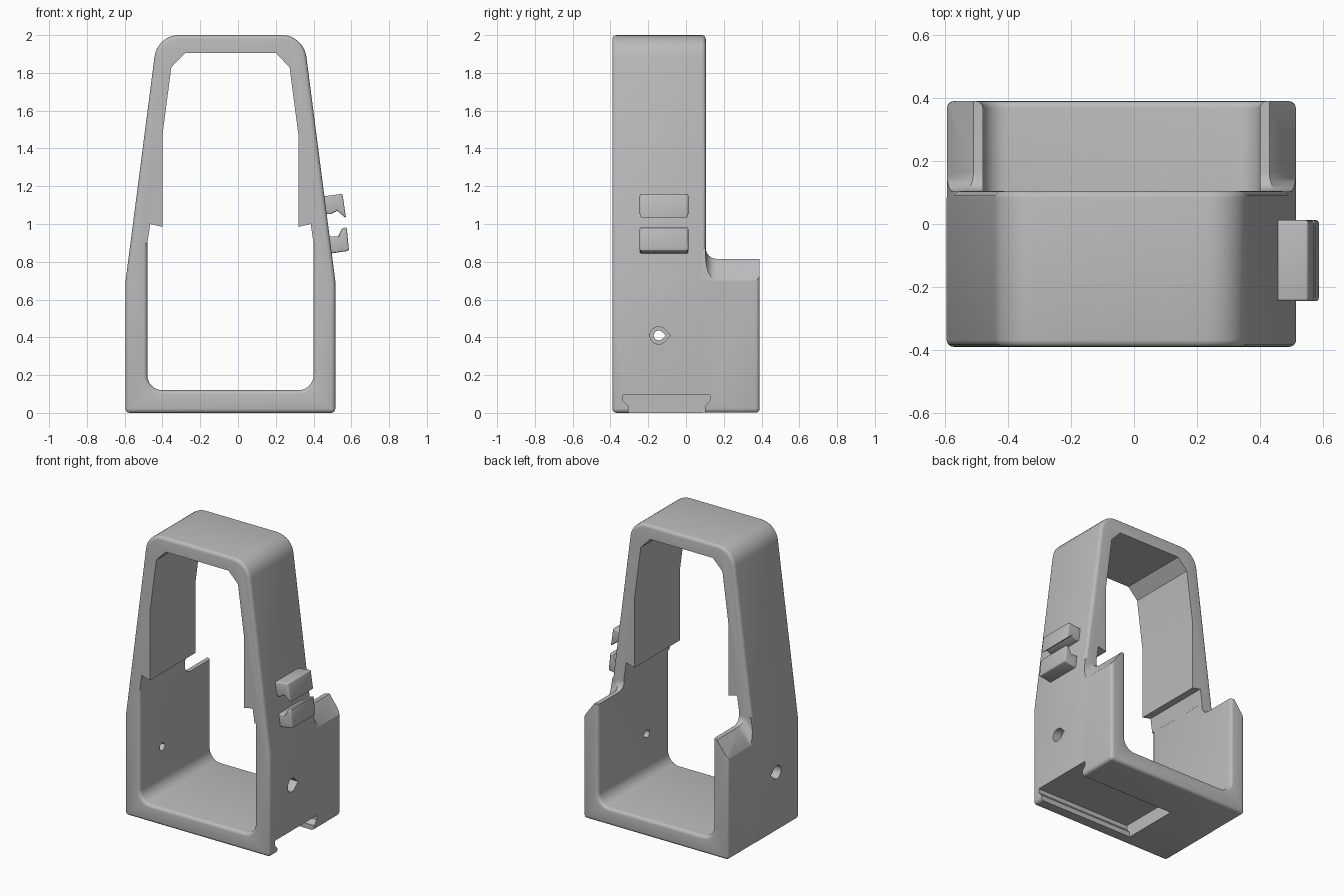
import bpy, bmesh, math
from mathutils import Vector, Matrix

cube = bpy.data.objects.get("Cube")
if cube:
    bpy.data.objects.remove(cube, do_unlink=True)

CX = -0.04          # centre line of the frame
TAPER = 0.129       # inward lean of the upper sides
RIM = 0.022         # radius of the rounded rims

grey = bpy.data.materials.new("plain grey")
grey.use_nodes = True
grey.diffuse_color = (0.5, 0.5, 0.5, 1)
grey.node_tree.nodes["Principled BSDF"].inputs["Base Color"].default_value = (0.5, 0.5, 0.5, 1)


def rounded(points, steps=8):
    """Closed 2D outline from (u, v, radius) corners."""
    out = []
    for i, (u, v, r) in enumerate(points):
        p = Vector((u, v))
        if r == 0:
            out.append(p)
            continue
        a = (Vector(points[i - 1][:2]) - p).normalized()
        b = (Vector(points[(i + 1) % len(points)][:2]) - p).normalized()
        half = a.angle(b) / 2
        t = r / math.tan(half)
        c = p + (a + b).normalized() * (r / math.sin(half))
        start, end = p + a * t - c, p + b * t - c
        sweep = math.pi - 2 * half
        for k in range(steps + 1):
            f = k / steps
            out.append(c + (start * math.sin((1 - f) * sweep)
                            + end * math.sin(f * sweep)) / math.sin(sweep))
    return out


def mirrored(half):
    """Complete a right-hand half outline about the centre line."""
    return ([(CX + u, v, r) for u, v, r in half]
            + [(CX - u, v, r) for u, v, r in reversed(half)])


def loft(name, rings):
    """Closed solid through matching rings of 3D points."""
    bm = bmesh.new()
    loops = [[bm.verts.new(p) for p in ring] for ring in rings]
    n = len(loops[0])
    bm.faces.new(loops[0])
    bm.faces.new(loops[-1])
    for a, b in zip(loops, loops[1:]):
        for i in range(n):
            j = (i + 1) % n
            bm.faces.new((a[i], a[j], b[j], b[i]))
    bmesh.ops.recalc_face_normals(bm, faces=bm.faces)
    me = bpy.data.meshes.new(name)
    bm.to_mesh(me)
    bm.free()
    me.materials.append(grey)
    ob = bpy.data.objects.new(name, me)
    bpy.context.collection.objects.link(ob)
    return ob


def along_x(name, outline, lo, hi):
    return loft(name, [[(x, u, v) for u, v in outline] for x in (lo, hi)])


def along_y(name, outline, lo, hi):
    return loft(name, [[(u, y, v) for u, v in outline] for y in (lo, hi)])


def combine(target, other, operation="DIFFERENCE"):
    """Apply a boolean for good and remove the second object."""
    mod = target.modifiers.new("combine", "BOOLEAN")
    mod.operation, mod.solver, mod.object = operation, "EXACT", other
    bpy.context.view_layer.update()
    dg = bpy.context.evaluated_depsgraph_get()
    me = bpy.data.meshes.new_from_object(target.evaluated_get(dg))
    target.modifiers.clear()
    target.data = me
    bpy.data.objects.remove(other, do_unlink=True)


def round_edges(ob, width, segments):
    """Round every strongly convex edge of a simple solid."""
    bm = bmesh.new()
    bm.from_mesh(ob.data)
    edges = [e for e in bm.edges if e.calc_face_angle_signed() > math.radians(60)]
    bmesh.ops.bevel(bm, geom=edges, offset=width, segments=segments,
                    profile=0.5, affect="EDGES", clamp_overlap=False)
    bm.to_mesh(ob.data)
    bm.free()


def smooth(ob):
    bpy.ops.object.select_all(action="DESELECT")
    ob.select_set(True)
    bpy.context.view_layer.objects.active = ob
    bpy.ops.object.shade_smooth_by_angle(angle=math.radians(30))


# Frame: tall tapered front part
outer = mirrored([(0.555, 0, 0), (0.555, 0.7, 0), (0.555 - 1.3 * TAPER, 2, 0.13)])
frame = along_y("frame", rounded(outer), -0.39, 0.105)
round_edges(frame, RIM, 4)

# Low rear part, a hair narrower so the two join cleanly
low = mirrored([(0.5542, 0.0008, 0), (0.5542, 0.7, 0), (0.5542 - 0.18 * TAPER, 0.88, 0)])
rear = along_y("rear", rounded(low), -0.2, 0.39)
round_edges(rear, RIM, 4)

# Trim the rear to a shelf with sloping shoulders, blended into the front part
step = rounded([(0.104, 0, 0.06), (1, 0, 0), (1, 3, 0), (0.104, 3, 0)], 6)
slope = math.atan2(0.115, 0.085)
for x, z, turn in ((CX, 0.815, 0), (CX + 0.555, 0.7, slope), (CX - 0.555, 0.7, -slope)):
    cutter = along_x("rear_cutter", step, -2, 2)
    cutter.data.transform(Matrix.Translation((x, 0, z)) @ Matrix.Rotation(turn, 4, "Y"))
    combine(rear, cutter)
combine(frame, rear, "UNION")


# Lower opening, flared to round its front and back rims
def lower_ring(y, d):
    half = [(0.44 + d, 0.12 - d, 0.08 + d), (0.44 + d, 0.9, 0)]
    return [(u, y, v) for u, v in rounded(mirrored(half))]


angles = [math.pi / 2 * k / 4 for k in range(5)]
flare = [(0.6, RIM)] + [(0.39 - RIM + RIM * math.sin(a), RIM - RIM * math.cos(a))
                        for a in reversed(angles)]
rings = [lower_ring(-y, d) for y, d in flare] + [lower_ring(y, d) for y, d in reversed(flare)]
combine(frame, loft("lower_cutter", rings))

# Upper opening, narrower above the ledges
upper = mirrored([(0.3, 0.85, 0), (0.4395, 0.9, 0), (0.425, 1.0, 0), (0.36, 0.985, 0),
                  (0.36, 1.47, 0), (0.313, 1.83, 0), (0.24, 1.905, 0)])
combine(frame, along_y("upper_cutter", rounded(upper), -1, 1))

# Undercut slot in the base, open at the left side
slot = [(-0.305, -0.1), (0.1, -0.1), (0.1, 0.035), (0.128, 0.065),
        (0.128, 0.095), (-0.333, 0.095), (-0.333, 0.065), (-0.305, 0.035)]
combine(frame, along_x("slot_cutter", slot, -0.22, 0.8))


# Teardrop holes through both walls, wider on the outside
def teardrop(r):
    arc = [math.radians(45 + 270 * k / 16) for k in range(17)]
    return ([(-0.145 + r * math.cos(a), 0.41 + r * math.sin(a)) for a in arc]
            + [(-0.145 + r * math.sqrt(2), 0.41)])


combine(frame, along_x("hole_cutter", teardrop(0.026), -1, 1))
for s in (-1, 1):
    combine(frame, along_x("recess_cutter", teardrop(0.046), CX + s * 0.495, CX + s * 0.8))
smooth(frame)

# Pair of hooked clips on the left side
clips = {
    "upper_clip": [(0.42, 1.142), (0.553, 1.16), (0.572, 1.03), (0.525, 1.07),
                   (0.49, 1.052), (0.42, 1.052)],
    "lower_clip": [(0.45, 0.838), (0.588, 0.858), (0.575, 0.984), (0.55, 0.976),
                   (0.53, 0.935), (0.45, 0.935)],
}
for name, outline in clips.items():
    clip = along_y(name, outline, -0.245, 0.012)
    round_edges(clip, 0.009, 3)
    smooth(clip)
